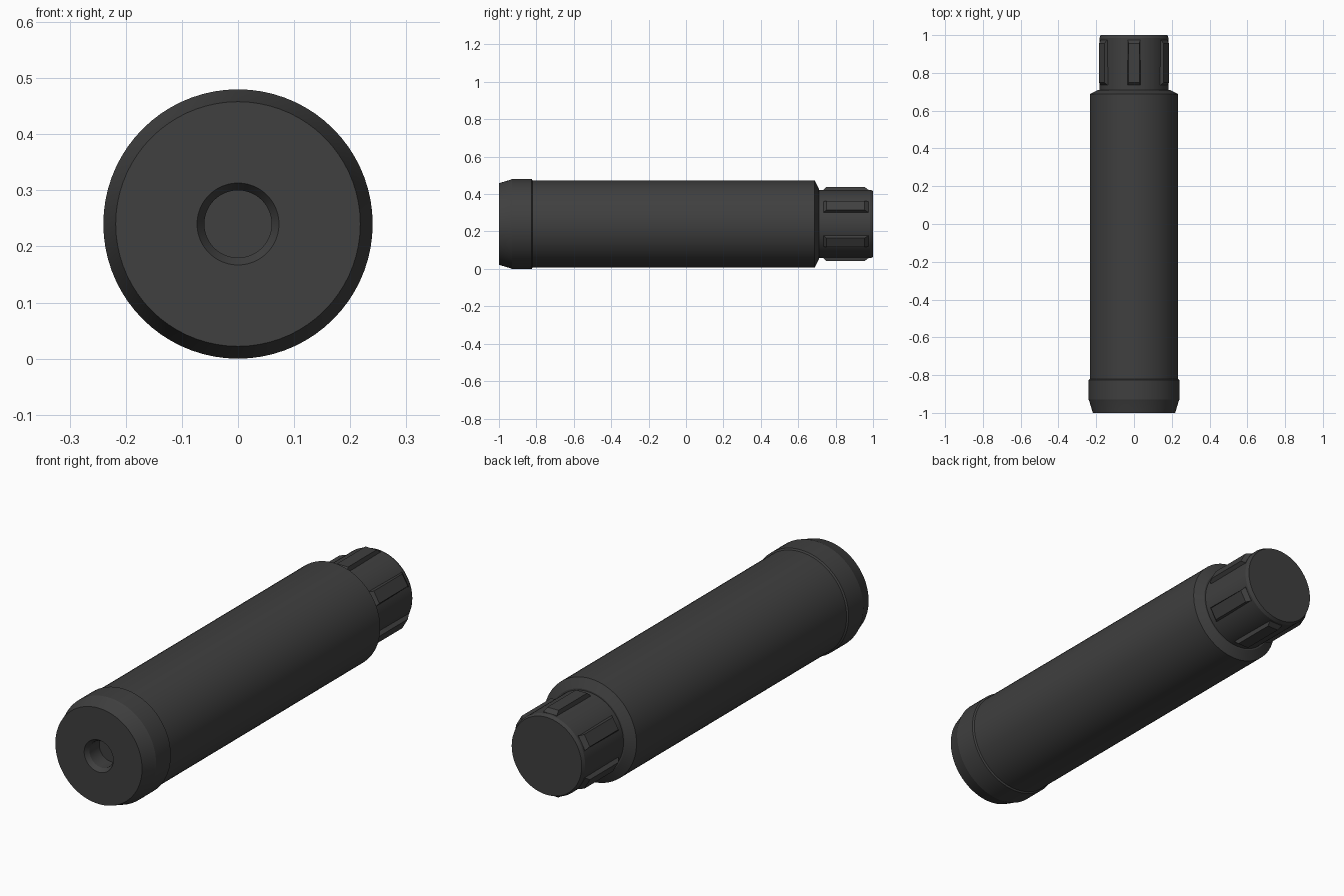
import bpy, bmesh, math
from mathutils import Matrix

cube = bpy.data.objects.get("Cube")
if cube:
    bpy.data.objects.remove(cube, do_unlink=True)

AXIS_Z = 0.24
SEGMENTS = 72

metal = bpy.data.materials.new("dark_grey_metal")
metal.use_nodes = True
colour = (0.05, 0.05, 0.05, 1)
metal.diffuse_color = colour
metal.node_tree.nodes["Principled BSDF"].inputs["Base Color"].default_value = colour


def finish(name, bm):
    """Turn a bmesh into a smooth-shaded object on the main axis."""
    bmesh.ops.recalc_face_normals(bm, faces=bm.faces)
    mesh = bpy.data.meshes.new(name)
    bm.to_mesh(mesh)
    bm.free()
    mesh.materials.append(metal)
    obj = bpy.data.objects.new(name, mesh)
    obj.location.z = AXIS_Z
    bpy.context.collection.objects.link(obj)
    bpy.ops.object.select_all(action="DESELECT")
    obj.select_set(True)
    bpy.context.view_layer.objects.active = obj
    bpy.ops.object.shade_smooth_by_angle(angle=math.radians(20))
    return obj


def lathe(name, profile):
    """Spin (radius, y) points around the y axis and cap both ends."""
    bm = bmesh.new()
    rings = []
    for radius, y in profile:
        ring = []
        for i in range(SEGMENTS):
            a = math.tau * i / SEGMENTS
            ring.append(bm.verts.new((radius * math.cos(a), y, radius * math.sin(a))))
        rings.append(ring)
    for a, b in zip(rings, rings[1:]):
        for i in range(SEGMENTS):
            j = (i + 1) % SEGMENTS
            bm.faces.new((a[i], a[j], b[j], b[i]))
    bm.faces.new(rings[0])
    bm.faces.new(rings[-1])
    return finish(name, bm)


# Main tube with the sloped rear shoulder
lathe("main_tube", [(0.233, -0.83), (0.233, 0.688), (0.19, 0.71)])

# Front cap with tapered nose and a shallow chamfered bore
lathe("front_cap", [(0.06, -0.91), (0.06, -0.98), (0.073, -1.0), (0.218, -1.0),
                    (0.236, -0.94), (0.24, -0.93), (0.24, -0.825), (0.233, -0.82)])

# Rear mount
lathe("rear_mount", [(0.183, 0.70), (0.183, 0.985), (0.176, 1.0)])

# Six raised grip ribs with sloped ends around the mount
bm = bmesh.new()
side = [(0.17, 0.735), (0.183, 0.735), (0.198, 0.75),
        (0.198, 0.955), (0.183, 0.975), (0.17, 0.975)]
for k in range(6):
    turn = Matrix.Rotation(math.radians(60 * k), 4, "Y")
    left, right = ([bm.verts.new(turn @ Matrix.Translation((s * (0.034 if r < 0.19 else 0.028), y, r)).translation)
                    for r, y in side] for s in (-1, 1))
    bm.faces.new(left)
    bm.faces.new(right)
    for i in range(len(side)):
        j = (i + 1) % len(side)
        bm.faces.new((left[i], left[j], right[j], right[i]))
finish("mount_grip_ribs", bm)
